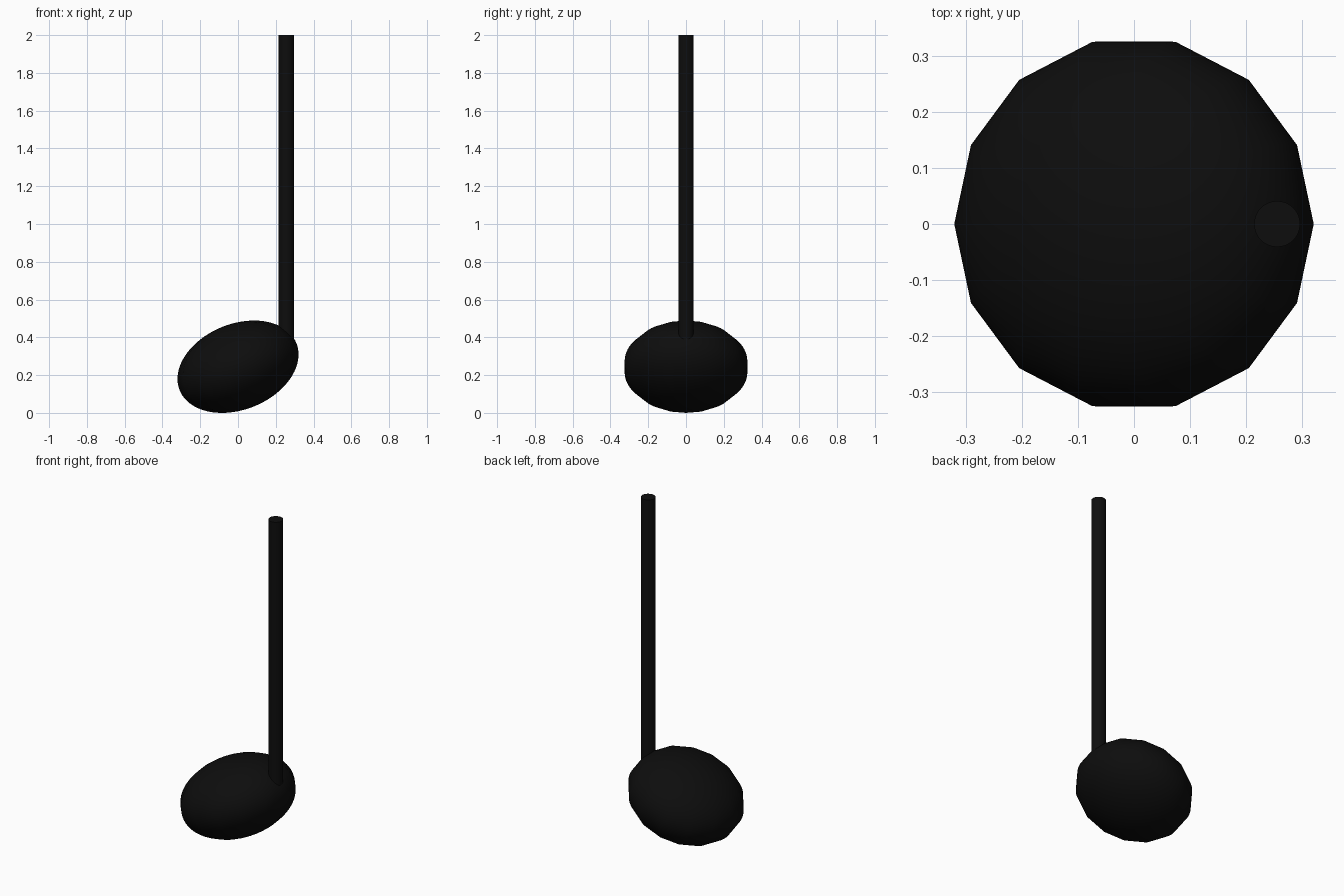
import bpy, math

if "Cube" in bpy.data.objects:
    bpy.data.objects.remove(bpy.data.objects["Cube"])

ink = bpy.data.materials.new("black")
ink.diffuse_color = (0.004, 0.004, 0.004, 1)
ink.use_nodes = True
ink.node_tree.nodes["Principled BSDF"].inputs["Base Color"].default_value = ink.diffuse_color

R = 1 / 3                    # head radius
FLAT = 0.68                  # head thickness ratio
TILT = math.radians(22)
half_h = R * math.hypot(math.sin(TILT), FLAT * math.cos(TILT))


def finish(name):
    ob = bpy.context.object
    ob.name = name
    ob.data.materials.append(ink)
    bpy.ops.object.shade_smooth_by_angle(angle=math.radians(35))
    return ob


# Note head: flattened sphere with 14 facets around, tilted up to the right
bpy.ops.mesh.primitive_uv_sphere_add(segments=14, ring_count=40, radius=R,
                                     location=(0, 0, half_h),
                                     rotation=(0, -TILT, 0))
head = bpy.context.object
head.scale = (1, 1, FLAT)
# start the facets on the x axis
for v in head.data.vertices:
    v.co.x, v.co.y = v.co.y, v.co.x
head.data.flip_normals()
# choose the orientation that puts a meridian on +x
if not any(abs(v.co.y) < 1e-5 and v.co.x > R * 0.9 for v in head.data.vertices):
    for v in head.data.vertices:
        v.co.x, v.co.y = v.co.y, v.co.x
    head.data.flip_normals()
finish("note_head")

# Stem: slim upright rod sunk into the right edge of the head
bottom, top = 0.33, 2.0
bpy.ops.mesh.primitive_cylinder_add(vertices=32, radius=0.041,
                                    depth=top - bottom,
                                    location=(0.255, 0, (bottom + top) / 2))
finish("stem")
